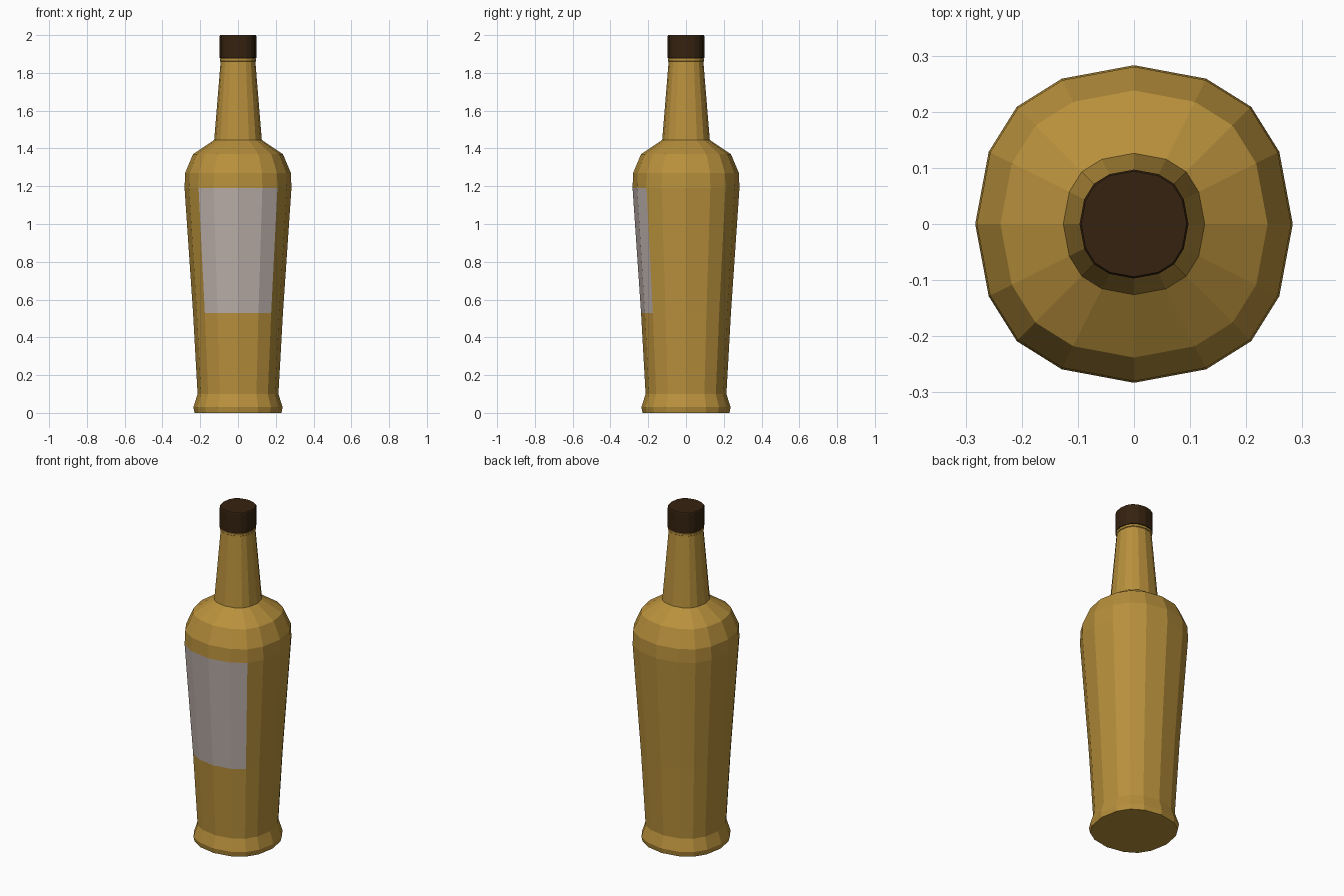
import bpy, bmesh, math

if "Cube" in bpy.data.objects:
    bpy.data.objects.remove(bpy.data.objects["Cube"])


def material(name, rgb):
    m = bpy.data.materials.new(name)
    m.diffuse_color = (*rgb, 1)
    m.use_nodes = True
    m.node_tree.nodes["Principled BSDF"].inputs["Base Color"].default_value = m.diffuse_color
    return m


amber = material("amber glass", (0.48, 0.28, 0.045))
paper = material("label paper", (0.50, 0.43, 0.40))
brown = material("dark brown cap", (0.036, 0.016, 0.005))

# Slightly squared 16-sided cross-section: one quarter, rotated four times
QUARTER = [(1.0, 0.0), (0.915, 0.455), (0.738, 0.738), (0.455, 0.915)]
SECTION = []
for q in range(4):
    for x, y in QUARTER:
        for _ in range(q):
            x, y = -y, x
        SECTION.append((x, y))


def lathe(name, profile, mats):
    """Stack scaled cross-sections along z and close both ends."""
    bm = bmesh.new()
    rings = [[bm.verts.new((x * r, y * r, z)) for x, y in SECTION]
             for r, z in profile]
    n = len(SECTION)
    for a, b in zip(rings, rings[1:]):
        for i in range(n):
            j = (i + 1) % n
            bm.faces.new((a[i], a[j], b[j], b[i]))
    bm.faces.new(rings[0][::-1])
    bm.faces.new(rings[-1])
    bmesh.ops.recalc_face_normals(bm, faces=bm.faces)
    me = bpy.data.meshes.new(name)
    bm.to_mesh(me)
    bm.free()
    for m in mats:
        me.materials.append(m)
    ob = bpy.data.objects.new(name, me)
    bpy.context.collection.objects.link(ob)
    return ob


# Bottle: foot, tapered body, shoulder, neck and lip
bottle = lathe("bottle", [
    (0.230, 0.0), (0.236, 0.03), (0.214, 0.10), (0.238, 0.53), (0.283, 1.19),
    (0.280, 1.27), (0.238, 1.37), (0.126, 1.445), (0.092, 1.86),
    (0.096, 1.863), (0.096, 1.875), (0.088, 1.88)], [amber, paper])

# Label: front-facing body faces between the label heights
for p in bottle.data.polygons:
    c = p.center
    if 0.53 < c.z < 1.19 and -c.y > abs(c.x):
        p.material_index = 1

# Cap
lathe("cap", [(0.097, 1.878), (0.097, 1.995), (0.094, 2.0)], [brown])
